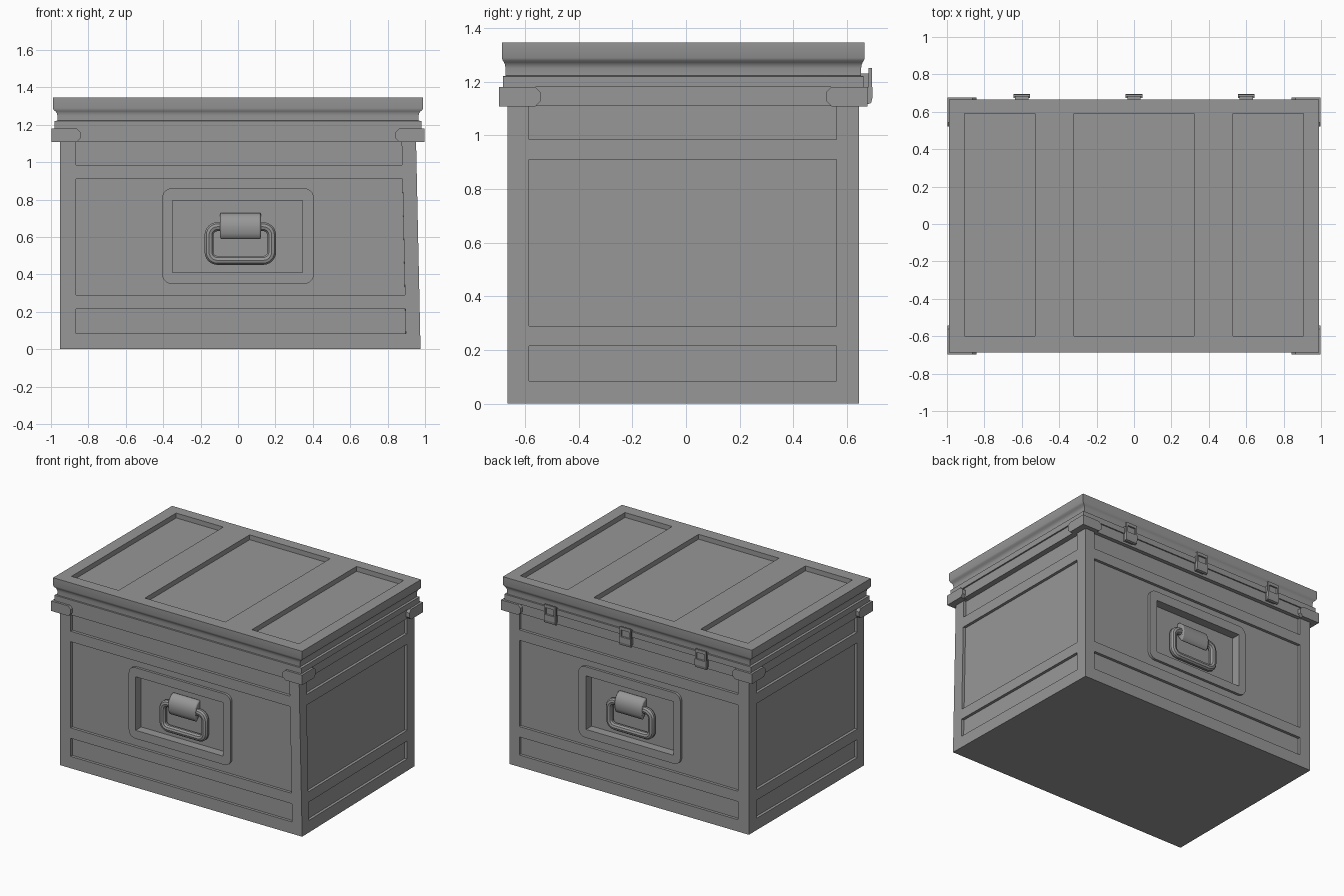
import bpy, bmesh, math
from mathutils import Vector

cube = bpy.data.objects.get("Cube")
if cube:
    bpy.data.objects.remove(cube, do_unlink=True)

METAL = bpy.data.materials.new("grey_metal")
METAL.use_nodes = True
METAL.diffuse_color = (0.31, 0.31, 0.31, 1)
METAL.node_tree.nodes["Principled BSDF"].inputs["Base Color"].default_value = METAL.diffuse_color

CY = -0.01                 # centre of the case in y
HX, HY = 0.952, 0.655      # half size of the body
TOP = 1.11                 # top of the body


def activate(ob):
    bpy.ops.object.select_all(action='DESELECT')
    ob.select_set(True)
    bpy.context.view_layer.objects.active = ob


def finish(name, bm):
    bmesh.ops.recalc_face_normals(bm, faces=bm.faces)
    mesh = bpy.data.meshes.new(name)
    bm.to_mesh(mesh)
    bm.free()
    mesh.materials.append(METAL)
    ob = bpy.data.objects.new(name, mesh)
    bpy.context.collection.objects.link(ob)
    return ob


def add_prism(bm, pts, axis, a, b):
    """Extrude a 2D outline along an axis from a to b."""
    def place(u, v, w):
        return {'x': (w, u, v), 'y': (u, w, v), 'z': (u, v, w)}[axis]
    rings = [[bm.verts.new(place(u, v, w)) for u, v in pts] for w in (a, b)]
    for ring in rings:
        bm.faces.new(ring)
    n = len(pts)
    for i in range(n):
        j = (i + 1) % n
        bm.faces.new((rings[0][i], rings[0][j], rings[1][j], rings[1][i]))


def add_box(bm, x0, x1, y0, y1, z0, z1):
    add_prism(bm, [(x0, y0), (x1, y0), (x1, y1), (x0, y1)], 'z', z0, z1)


def prism(name, pts, axis, a, b):
    bm = bmesh.new()
    add_prism(bm, pts, axis, a, b)
    return finish(name, bm)


def box(name, *size):
    bm = bmesh.new()
    add_box(bm, *size)
    return finish(name, bm)


def cut(ob, boxes):
    """Carve boxes out of an object."""
    bm = bmesh.new()
    for b in boxes:
        add_box(bm, *b)
    cutter = finish("cutter", bm)
    cutter.hide_render = True
    mod = ob.modifiers.new("cut", 'BOOLEAN')
    mod.operation, mod.solver, mod.object = 'DIFFERENCE', 'EXACT', cutter
    activate(ob)
    bpy.ops.object.modifier_apply(modifier=mod.name)
    bpy.data.objects.remove(cutter, do_unlink=True)


def smooth(ob):
    activate(ob)
    bpy.ops.object.shade_smooth_by_angle(angle=math.radians(35))


def rounded_rect(x0, x1, z0, z1, r, steps=6):
    pts = []
    corners = [(x1 - r, z1 - r), (x0 + r, z1 - r), (x0 + r, z0 + r), (x1 - r, z0 + r)]
    for k, (cx, cz) in enumerate(corners):
        for i in range(steps + 1):
            t = math.pi / 2 * (k + i / steps)
            pts.append((cx + r * math.cos(t), cz + r * math.sin(t)))
    return pts


# Body with sunken panels on all four walls
body = box("body", -HX, HX, CY - HY, CY + HY, 0, TOP)
D, POCKET = 0.02, 0.065
panels = []
for z0, z1 in ((0.085, 0.215), (0.29, 0.91), (0.985, TOP + 0.05)):
    for s in (-1, 1):
        y = sorted((CY + s * (HY - D), CY + s * (HY + 0.1)))
        x = sorted((s * (HX - D), s * (HX + 0.1)))
        panels.append((-0.867, 0.875, *y, z0, z1))
        panels.append((*x, -0.585, 0.56, z0, z1))
cut(body, panels)
pockets = [(-0.35, 0.345, *sorted((CY + s * (HY - POCKET), CY + s * (HY + 0.1))), 0.41, 0.795)
           for s in (-1, 1)]
cut(body, pockets)

# One front corner of the body leans out slightly toward the floor
for v in body.data.vertices:
    if v.co.x > 0.5:
        v.co.x += 0.024 * (1 - v.co.z / TOP) * (CY + HY - v.co.y) / (2 * HY)

# Handle frames, handles and hinge clips on front and back
for s, side in ((-1, "front"), (1, "back")):
    def depth(d):
        return CY + s * (HY - d)

    frame = prism(side + "_handle_frame", rounded_rect(-0.405, 0.405, 0.35, 0.86, 0.05),
                  'y', depth(0.03), depth(0.002))
    cut(frame, [(-0.35, 0.345, *sorted((depth(0.1), depth(-0.1))), 0.41, 0.795)])
    smooth(frame)

    path = rounded_rect(-0.155, 0.18, 0.475, 0.655, 0.045)
    curve = bpy.data.curves.new(side + "_handle", 'CURVE')
    curve.dimensions = '3D'
    curve.bevel_depth = 0.025
    curve.bevel_resolution = 3
    spline = curve.splines.new('POLY')
    spline.points.add(len(path) - 1)
    spline.use_cyclic_u = True
    for p, (x, z) in zip(spline.points, path):
        p.co = (x, depth(0.036), z, 1)
    curve.materials.append(METAL)
    handle = bpy.data.objects.new(side + "_handle", curve)
    bpy.context.collection.objects.link(handle)
    activate(handle)
    bpy.ops.object.convert(target='MESH')
    smooth(bpy.context.object)

    outline = [(0.066, 0.73), (0.045, 0.728), (0.022, 0.712), (0.006, 0.685),
               (0.001, 0.655), (0.004, 0.62), (0.014, 0.595), (0.028, 0.585),
               (0.036, 0.6), (0.066, 0.64)]
    clip = prism(side + "_handle_clip", [(depth(d), z) for d, z in outline], 'x', -0.095, 0.122)
    bev = clip.modifiers.new("bevel", 'BEVEL')
    bev.width, bev.segments = 0.008, 2
    bev.limit_method, bev.angle_limit = 'ANGLE', math.radians(60)
    smooth(clip)

# Band around the top edge of the body
box("upper_band", -0.972, 0.972, CY - 0.667, CY + 0.663, TOP, 1.18)

# Lid lofted from a stepped, hollowed edge profile (outset from body, height)
profile = [(0.03, 1.18), (0.03, 1.22), (0.014, 1.222), (0.014, 1.25), (0.017, 1.262),
           (0.024, 1.272), (0.033, 1.279), (0.038, 1.288), (0.038, 1.345)]
bm = bmesh.new()
rings = []
for out, z in profile:
    x, y = HX + out, HY + out * 0.55
    rings.append([bm.verts.new((sx * x, CY + sy * y, z))
                  for sx, sy in ((-1, -1), (1, -1), (1, 1), (-1, 1))])
for lo, hi in zip(rings, rings[1:]):
    for i in range(4):
        j = (i + 1) % 4
        bm.faces.new((lo[i], lo[j], hi[j], hi[i]))
bm.faces.new(rings[0])
bm.faces.new(rings[-1])
lid = finish("lid", bm)
cut(lid, [(x0, x1, -0.6, 0.59, 1.31, 1.5)
          for x0, x1 in ((-0.905, -0.53), (-0.32, 0.32), (0.53, 0.905))])
smooth(lid)

# Corner guards: two chamfered plates meeting at each corner
GX, GY, LEN, CH = 0.998, 0.687, 0.155, 0.02
for sx in (-1, 1):
    for sy in (-1, 1):
        name = ("back" if sy > 0 else "front") + ("_left" if sx > 0 else "_right")

        def plate(edge, s, centre=0):
            ends = [(0, 1.108), (LEN - CH, 1.108), (LEN, 1.108 + CH),
                    (LEN, 1.18 - CH), (LEN - CH, 1.18), (0, 1.18)]
            return [(centre + s * (edge - u), z) for u, z in ends]

        prism(name + "_guard_along", plate(GX, sx), 'y', CY + sy * (HY - 0.003), CY + sy * GY)
        prism(name + "_guard_across", plate(GY, sy, CY), 'x', sx * (HX - 0.003), sx * GX)

# Latches along the back
YB = CY + HY
for i, x in enumerate((-0.6, 0, 0.6)):
    tag = "latch_%d_" % (i + 1)
    box(tag + "catch", x - 0.035, x + 0.035, YB, YB + 0.037, 1.175, 1.23)
    box(tag + "base", x - 0.035, x + 0.035, YB, YB + 0.035, 1.125, 1.175)
    lever = [(YB + 0.03, 1.115), (YB + 0.045, 1.12), (YB + 0.05, 1.14),
             (YB + 0.05, 1.18), (YB + 0.03, 1.18)]
    prism(tag + "lever", lever, 'x', x - 0.045, x + 0.045)
    for s in (-1, 1):
        arm = sorted((x + s * 0.033, x + s * 0.045))
        box(tag + "arm", *arm, YB + 0.036, YB + 0.048, 1.17, 1.24)
    box(tag + "hook", x - 0.045, x + 0.045, YB + 0.036, YB + 0.048, 1.228, 1.25)
